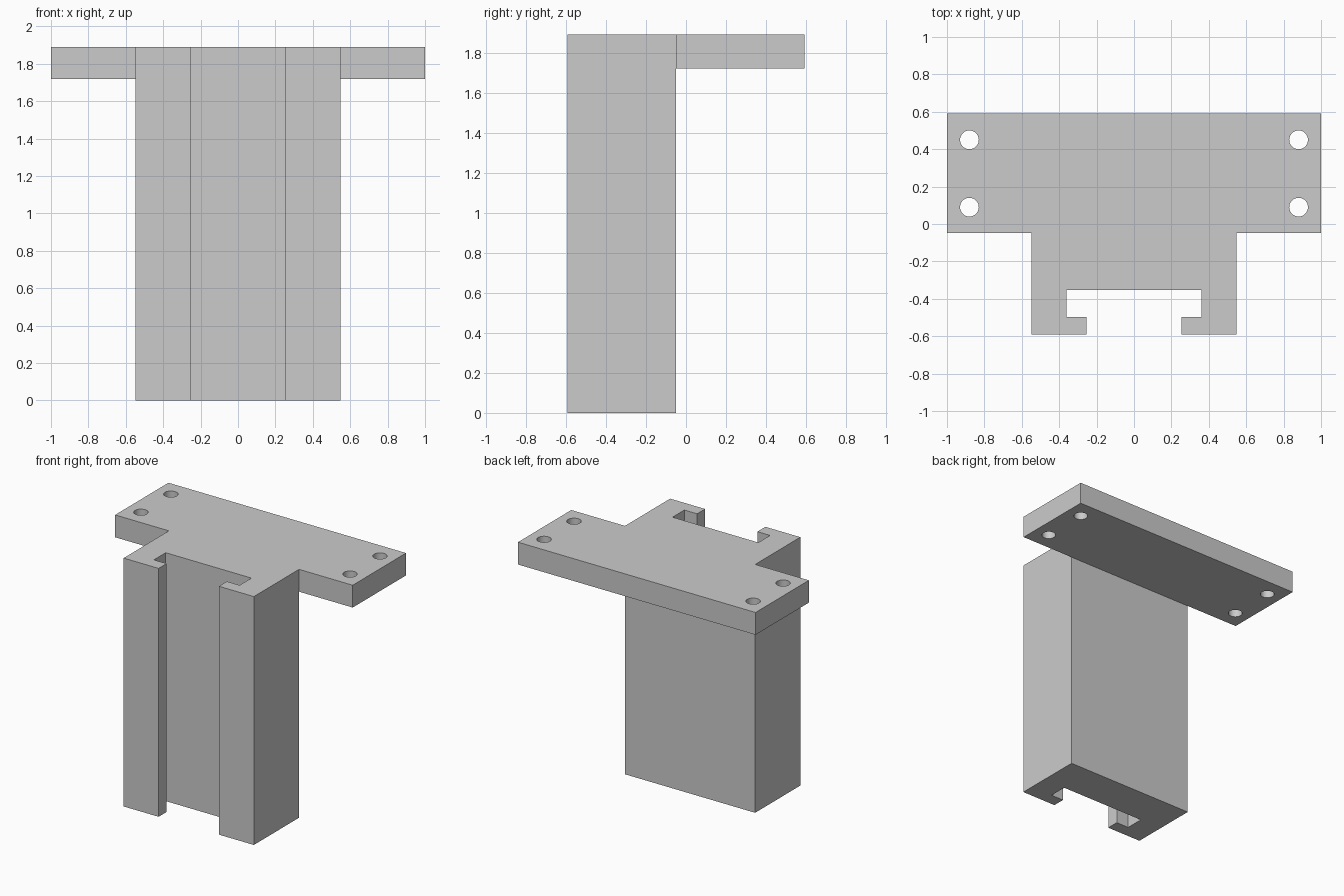
import bpy, bmesh

if "Cube" in bpy.data.objects:
    bpy.data.objects.remove(bpy.data.objects["Cube"])

TOP, PLATE_Z = 1.89, 1.72
BACK, STEP = 0.592, -0.049


def prism(name, outline, z0, z1):
    """Extrude a closed xy outline from z0 to z1."""
    bm = bmesh.new()
    face = bm.faces.new([bm.verts.new((x, y, z0)) for x, y in outline])
    ext = bmesh.ops.extrude_face_region(bm, geom=[face])
    verts = [v for v in ext["geom"] if isinstance(v, bmesh.types.BMVert)]
    bmesh.ops.translate(bm, vec=(0, 0, z1 - z0), verts=verts)
    bmesh.ops.recalc_face_normals(bm, faces=bm.faces)
    me = bpy.data.meshes.new(name)
    bm.to_mesh(me)
    bm.free()
    ob = bpy.data.objects.new(name, me)
    bpy.context.collection.objects.link(ob)
    return ob


def boolean(target, other, operation):
    """Apply an exact boolean and remove the helper."""
    bpy.context.view_layer.objects.active = target
    mod = target.modifiers.new("bool", "BOOLEAN")
    mod.operation, mod.solver, mod.object = operation, "EXACT", other
    bpy.ops.object.modifier_apply(modifier=mod.name)
    bpy.data.objects.remove(other)


# upright block with a lipped channel down its front
half = [(0.548, STEP), (0.548, -BACK), (0.254, -BACK),
        (0.254, -0.496), (0.361, -0.496), (0.361, -0.354)]
outline = half + [(-x, y) for x, y in reversed(half)]
bracket = prism("channel_bracket", outline, 0, TOP)

# mounting plate
plate = prism("mounting_plate",
              [(-1, STEP), (1, STEP), (1, BACK), (-1, BACK)], PLATE_Z, TOP)

# screw holes through the plate
for x in (-0.88, 0.88):
    for y in (0.09, 0.45):
        bpy.ops.mesh.primitive_cylinder_add(vertices=48, radius=0.05, depth=0.5,
                                            location=(x, y, 1.8))
        cutter = bpy.context.object
        cutter.hide_render = True
        boolean(plate, cutter, "DIFFERENCE")

# join into one solid, round holes shaded smooth
boolean(bracket, plate, "UNION")
bpy.ops.object.select_all(action="DESELECT")
bracket.select_set(True)
bpy.context.view_layer.objects.active = bracket
bpy.ops.object.shade_smooth_by_angle()
